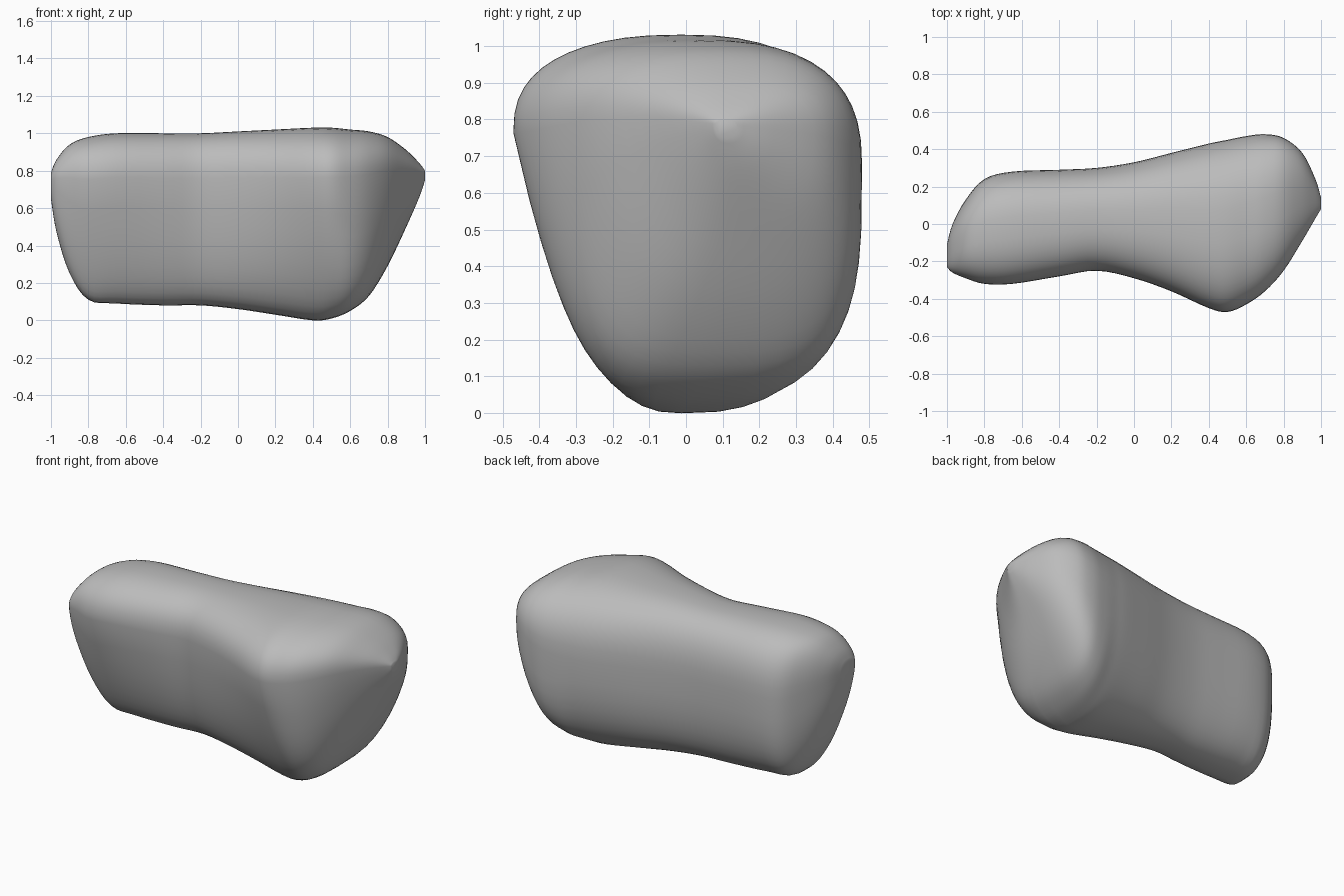
import bpy, bmesh, math
from mathutils import Vector

cube = bpy.data.objects.get("Cube")
if cube:
    bpy.data.objects.remove(cube, do_unlink=True)

SIDES = 48      # points around each cross-section
STEPS = 4       # smooth rings between two key sections
UPPER = 2.5     # roundness exponent of the upper half

# Key sections along the length:
# x, front y, back y, bottom z, top z, front taper, lower roundness exponent
SECTIONS = [
    (-1.0, -.23, -.11, .65, .79, .1, 2.5),
    (-.97, -.26, 0, .47, .86, .35, 2.7),
    (-.9, -.29, .13, .25, .94, .5, 2.9),
    (-.8, -.32, .24, .11, .98, .55, 3),
    (-.65, -.32, .28, .09, 1, .45, 2.8),
    (-.4, -.28, .29, .08, 1, .33, 2.7),
    (-.2, -.25, .3, .08, 1, .25, 2.7),
    (0, -.29, .33, .06, 1.01, .25, 2.7),
    (.2, -.36, .38, .03, 1.02, .32, 2.7),
    (.4, -.45, .43, 0, 1.03, .4, 2.7),
    (.5, -.47, .45, .01, 1.03, .36, 2.9),
    (.6, -.43, .47, .05, 1.02, .24, 3.3),
    (.7, -.36, .48, .13, 1.01, .2, 3.5),
    (.8, -.25, .46, .29, .98, .22, 3.2),
    (.9, -.09, .38, .5, .91, .25, 2.8),
    (.97, .03, .24, .66, .84, .2, 2.5),
    (1.0, .08, .14, .75, .8, 0, 2.5),
]


def blend(a, b, c, d, t):
    """Smooth curve through b and c, with a and d as neighbours."""
    return b + .5 * t * (c - a + t * (2*a - 5*b + 4*c - d + t * (3*(b - c) + d - a)))


def smooth_sections(keys):
    last = len(keys) - 1
    for i in range(last):
        near = [keys[max(0, i - 1)], keys[i], keys[i + 1], keys[min(last, i + 2)]]
        for s in range(STEPS):
            yield [blend(*values, s / STEPS) for values in zip(*near)]
    yield keys[last]


def signed_power(value, power):
    return math.copysign(abs(value) ** power, value)


def ring_points(x, front, back, bottom, top, taper, lower):
    """Rounded-square section, widest higher up in front than at the back."""
    mid_y = (front + back) / 2
    for i in range(SIDES):
        angle = math.tau * i / SIDES
        square = UPPER if math.sin(angle) > 0 else lower
        u = signed_power(math.cos(angle), 2 / square)
        v = signed_power(math.sin(angle), 2 / square)
        mid_z = bottom + (top - bottom) * (.68 - .06 * u)
        height = top - mid_z if v > 0 else mid_z - bottom
        lean = 1 + taper * v if u < 0 and v < 0 else 1
        yield Vector((x, mid_y + u * lean * (back - front) / 2, mid_z + v * height))


# Loft the body through all rings and close both ends
bm = bmesh.new()
rings = [[bm.verts.new(p) for p in ring_points(*s)] for s in smooth_sections(SECTIONS)]
for ring, following in zip(rings, rings[1:]):
    for i in range(SIDES):
        j = (i + 1) % SIDES
        bm.faces.new((ring[i], ring[j], following[j], following[i]))
bm.faces.new(rings[0])
bm.faces.new(rings[-1])
bmesh.ops.recalc_face_normals(bm, faces=bm.faces)

mesh = bpy.data.meshes.new("stone_body")
bm.to_mesh(mesh)
bm.free()
body = bpy.data.objects.new("stone_body", mesh)
bpy.context.collection.objects.link(body)

# Plain grey stone
grey = bpy.data.materials.new("stone_grey")
grey.use_nodes = True
colour = (.5, .5, .5, 1)
grey.diffuse_color = colour
grey.node_tree.nodes["Principled BSDF"].inputs["Base Color"].default_value = colour
mesh.materials.append(grey)

# Soft shading all over
bpy.context.view_layer.objects.active = body
body.select_set(True)
bpy.ops.object.shade_smooth_by_angle(angle=math.radians(50))
